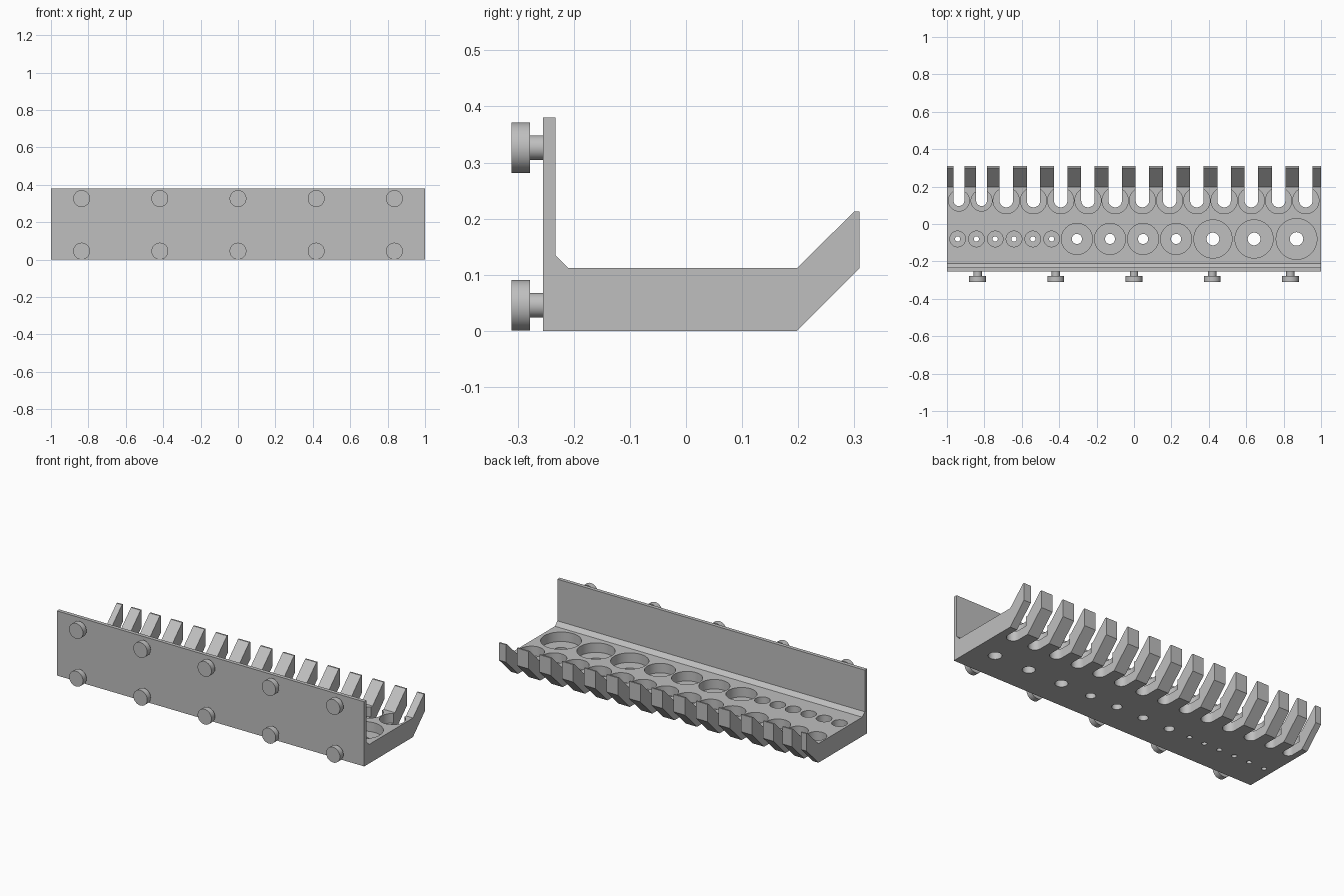
import bpy, bmesh, math
from mathutils import Matrix, Vector

cube = bpy.data.objects.get("Cube")
if cube:
    bpy.data.objects.remove(cube, do_unlink=True)

grey = bpy.data.materials.new("plain grey")
grey.use_nodes = True
grey.diffuse_color = (0.52, 0.52, 0.52, 1)
grey.node_tree.nodes["Principled BSDF"].inputs["Base Color"].default_value = (0.52, 0.52, 0.52, 1)


def make_object(name, bm):
    bmesh.ops.recalc_face_normals(bm, faces=bm.faces)
    mesh = bpy.data.meshes.new(name)
    bm.to_mesh(mesh)
    bm.free()
    mesh.materials.append(grey)
    obj = bpy.data.objects.new(name, mesh)
    bpy.context.collection.objects.link(obj)
    return obj


def prism(bm, points, shift):
    """Extrude a closed outline of 3D points along a vector."""
    face = bm.faces.new([bm.verts.new(p) for p in points])
    moved = bmesh.ops.extrude_face_region(bm, geom=[face])["geom"]
    verts = [g for g in moved if isinstance(g, bmesh.types.BMVert)]
    bmesh.ops.translate(bm, verts=verts, vec=shift)


def arc(x, y, radius, start, end, steps):
    angles = [start + (end - start) * i / steps for i in range(steps + 1)]
    return [(x + radius * math.cos(a), y + radius * math.sin(a)) for a in angles]


def cut_outline(bm, outline, bottom, top):
    prism(bm, [(x, y, bottom) for x, y in outline], Vector((0, 0, top - bottom)))


def circle(x, y, radius, steps=48):
    return arc(x, y, radius, 0, 2 * math.pi, steps)[:-1]


def smooth(obj):
    bpy.ops.object.select_all(action="DESELECT")
    obj.select_set(True)
    bpy.context.view_layer.objects.active = obj
    bpy.ops.object.shade_smooth_by_angle(angle=math.radians(30))


# Holder body: back plate, shelf and sloping lip in one side profile
PLATE_BACK, TOP, DEPTH = -0.255, 0.112, 0.056
profile = [(PLATE_BACK, 0), (0.198, 0), (0.309, 0.111), (0.309, 0.213), (0.30, 0.213),
           (0.198, TOP), (-0.21, TOP), (-0.233, 0.135), (-0.233, 0.38), (PLATE_BACK, 0.38)]
bm = bmesh.new()
prism(bm, [(-1, y, z) for y, z in profile], Vector((2, 0, 0)))
body = make_object("holder_body", bm)

# Sockets (x, pocket radius, through hole radius) and slots (x, pocket radius, half width)
sockets = [(-0.943 + 0.1005 * i, 0.042, 0.014) for i in range(6)]
sockets += [(-0.305 + 0.1767 * i, 0.083, 0.027) for i in range(4)]
sockets += [(0.422, 0.102, 0.034), (0.642, 0.102, 0.034), (0.869, 0.109, 0.036)]
slots = [(-0.936, 0.056, 0.029), (-0.815, 0.056, 0.029)]
slots += [(-0.683 + 0.1456 * i, 0.07, 0.036) for i in range(12)]
SOCKET_Y, SLOT_Y = -0.08, 0.125

through, pockets = bmesh.new(), bmesh.new()
for x, pocket, hole in sockets:
    cut_outline(pockets, circle(x, SOCKET_Y, pocket), TOP - DEPTH, TOP + 0.05)
    cut_outline(through, circle(x, SOCKET_Y, hole), -0.1, 0.3)
for x, pocket, half in slots:
    cut_outline(pockets, circle(x, SLOT_Y, pocket), TOP - DEPTH, TOP + 0.05)
    outline = arc(x, SLOT_Y, half, math.pi, 2 * math.pi, 20)
    cut_outline(through, outline + [(x + half, 0.5), (x - half, 0.5)], -0.1, 0.3)

# Cut the pockets, then the holes and slots
for name, cutter_bm in (("pocket_cutter", pockets), ("slot_cutter", through)):
    cutter = make_object(name, cutter_bm)
    cutter.hide_render = True
    mod = body.modifiers.new(name, "BOOLEAN")
    mod.operation, mod.solver, mod.object = "DIFFERENCE", "EXACT", cutter
    bpy.context.view_layer.objects.active = body
    bpy.ops.object.modifier_apply(modifier=mod.name)
    bpy.data.objects.remove(cutter, do_unlink=True)
smooth(body)

# Mounting pegs: a short stem with a wide round head
for row, z in (("lower", 0.0455), ("upper", 0.3265)):
    for i in range(5):
        bm = bmesh.new()
        for radius, front, back in ((0.045, -0.311, -0.278), (0.022, -0.278, PLATE_BACK)):
            place = Matrix.Translation((0.418 * (i - 2), (front + back) / 2, z))
            bmesh.ops.create_cone(bm, cap_ends=True, segments=48, radius1=radius, radius2=radius,
                                  depth=back - front,
                                  matrix=place @ Matrix.Rotation(math.pi / 2, 4, "X"))
        smooth(make_object(f"{row}_peg_{i + 1}", bm))
